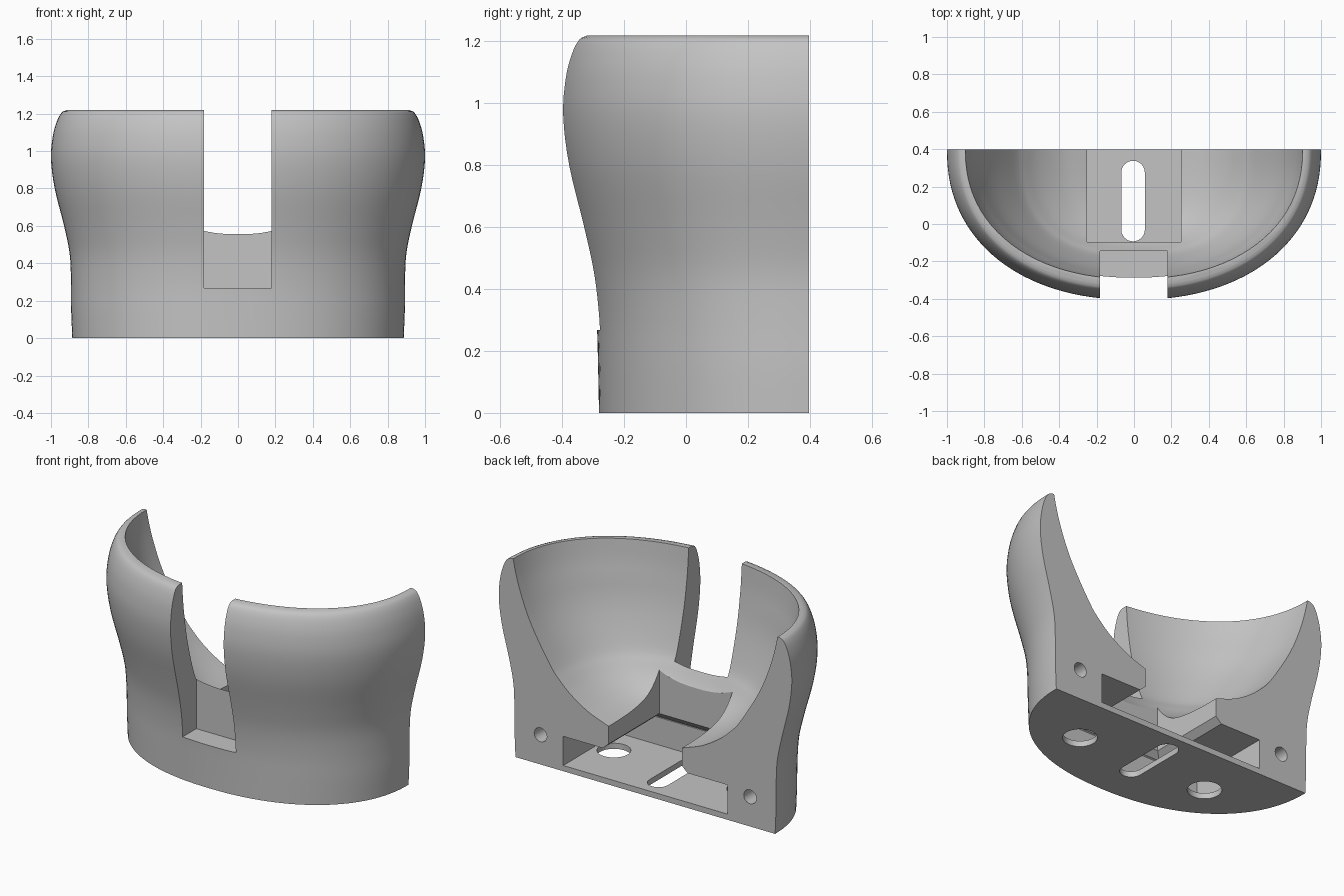
import bpy, bmesh, math
from mathutils import Vector

cube = bpy.data.objects.get("Cube")
if cube:
    bpy.data.objects.remove(cube, do_unlink=True)

BACK = 0.397  # y of the flat rear plane

grey = bpy.data.materials.new("plain_grey")
grey.use_nodes = True
GREY = (0.55, 0.55, 0.55, 1)
grey.diffuse_color = GREY
grey.node_tree.nodes["Principled BSDF"].inputs["Base Color"].default_value = GREY


def smooth_profile(points, steps=4):
    """Catmull-Rom through (z, half width, depth) points."""
    p = [Vector(q) for q in points]
    p = [2 * p[0] - p[1]] + p + [2 * p[-1] - p[-2]]
    out = []
    for a, b, c, d in zip(p, p[1:], p[2:], p[3:]):
        for i in range(steps):
            t = i / steps
            out.append(0.5 * (2 * b + (c - a) * t + (2 * a - 5 * b + 4 * c - d) * t * t
                              + (3 * b - a - 3 * c + d) * t ** 3))
    return out + [p[-2]]


def loft(name, rings):
    """Skin closed rings of equal length and cap both ends."""
    bm = bmesh.new()
    loops = [[bm.verts.new(v) for v in ring] for ring in rings]
    n = len(loops[0])
    for lo, hi in zip(loops, loops[1:]):
        for i in range(n):
            j = (i + 1) % n
            bm.faces.new((lo[i], lo[j], hi[j], hi[i]))
    bm.faces.new(loops[0][::-1])
    bm.faces.new(loops[-1])
    bmesh.ops.recalc_face_normals(bm, faces=bm.faces)
    mesh = bpy.data.meshes.new(name)
    bm.to_mesh(mesh)
    bm.free()
    mesh.materials.append(grey)
    obj = bpy.data.objects.new(name, mesh)
    bpy.context.collection.objects.link(obj)
    return obj


def oval(z, rx, ry, sweep, count, power):
    """Points of a squarish oval about the rear plane, from its left end."""
    pts = []
    for i in range(count):
        a = -sweep * i / (count - 1 if sweep < 6 else count)
        c, s = math.cos(a), math.sin(a)
        pts.append((rx * math.copysign(abs(c) ** (2 / power), c),
                    BACK + ry * math.copysign(abs(s) ** (2 / power), s), z))
    return pts


def rect(x0, x1, y0, y1, z):
    return [(x0, y0, z), (x1, y0, z), (x1, y1, z), (x0, y1, z)]


def cut(body, cutter):
    mod = body.modifiers.new("cut", "BOOLEAN")
    mod.operation = "DIFFERENCE"
    mod.solver = "EXACT"
    mod.object = cutter
    bpy.context.view_layer.objects.active = body
    bpy.ops.object.modifier_apply(modifier=mod.name)
    bpy.data.objects.remove(cutter, do_unlink=True)


# Outer half shell: straight foot, swelling shoulder, rounded rim
outer = smooth_profile([
    (0, .886, .678), (.15, .892, .681), (.3, .893, .686), (.45, .9, .703),
    (.6, .93, .735), (.8, .98, .783), (.96, 1, .802), (1.08, .99, .794),
    (1.16, .968, .774), (1.205, .943, .751), (1.219, .918, .725)])
body = loft("half_cup_holder", [oval(z, rx, ry, math.pi, 65, 2.2) for z, rx, ry in outer])

# Bowl hollow, squarer towards its bottom
bowl = smooth_profile([
    (.3, .1, .25), (.36, .25, .38), (.41, .385, .445), (.48, .5, .499), (.55, .58, .539),
    (.63, .648, .578), (.85, .78, .64), (1.05, .86, .675), (1.22, .902, .69),
    (1.4, .93, .705)])
cut(body, loft("bowl_cutter", [
    oval(z, rx, ry, math.tau, 96, 2.2 + .8 * max(0, 1 - z)) for z, rx, ry in bowl]))

# Front notch and the square well below the bowl
cut(body, loft("notch_cutter", [rect(-.183, .18, -.7, -.145, z) for z in (.267, 1.5)]))
cut(body, loft("well_cutter", [rect(-.25, .25, -.097, .6, z) for z in (.15, .8)]))

# Rear pocket, with a flared mouth up into the well
cut(body, loft("pocket_cutter", [rect(-.56, .56, -.132, .6, z) for z in (.035, .215)]))
cut(body, loft("flare_cutter", [rect(-x, x, y, .6, z)
                                for x, y, z in ((.3, -.14, .205), (.25, -.097, .25))]))

# Floor slot with round ends
slot = []
for i in range(26):
    a = math.pi * (i if i < 13 else i - 1) / 12
    slot.append((-.005 + .063 * math.cos(a),
                 (.275 if i < 13 else -.03) + .063 * math.sin(a)))
cut(body, loft("slot_cutter", [[(x, y, z) for x, y in slot] for z in (-.1, .1)]))

# Round floor holes and rear screw holes on both sides
circle = [(math.cos(math.tau * i / 32), math.sin(math.tau * i / 32)) for i in range(32)]
for side in (-1, 1):
    cut(body, loft("floor_hole_cutter", [
        [(side * .443 + .095 * c, .07 + .095 * s, z) for c, s in circle] for z in (-.1, .1)]))
    cut(body, loft("screw_hole_cutter", [
        [(side * .715 + .043 * c, y, .183 + .043 * s) for c, s in circle] for y in (.2, .6)]))

bpy.ops.object.select_all(action="DESELECT")
body.select_set(True)
bpy.context.view_layer.objects.active = body
bpy.ops.object.shade_smooth_by_angle(angle=math.radians(30))
